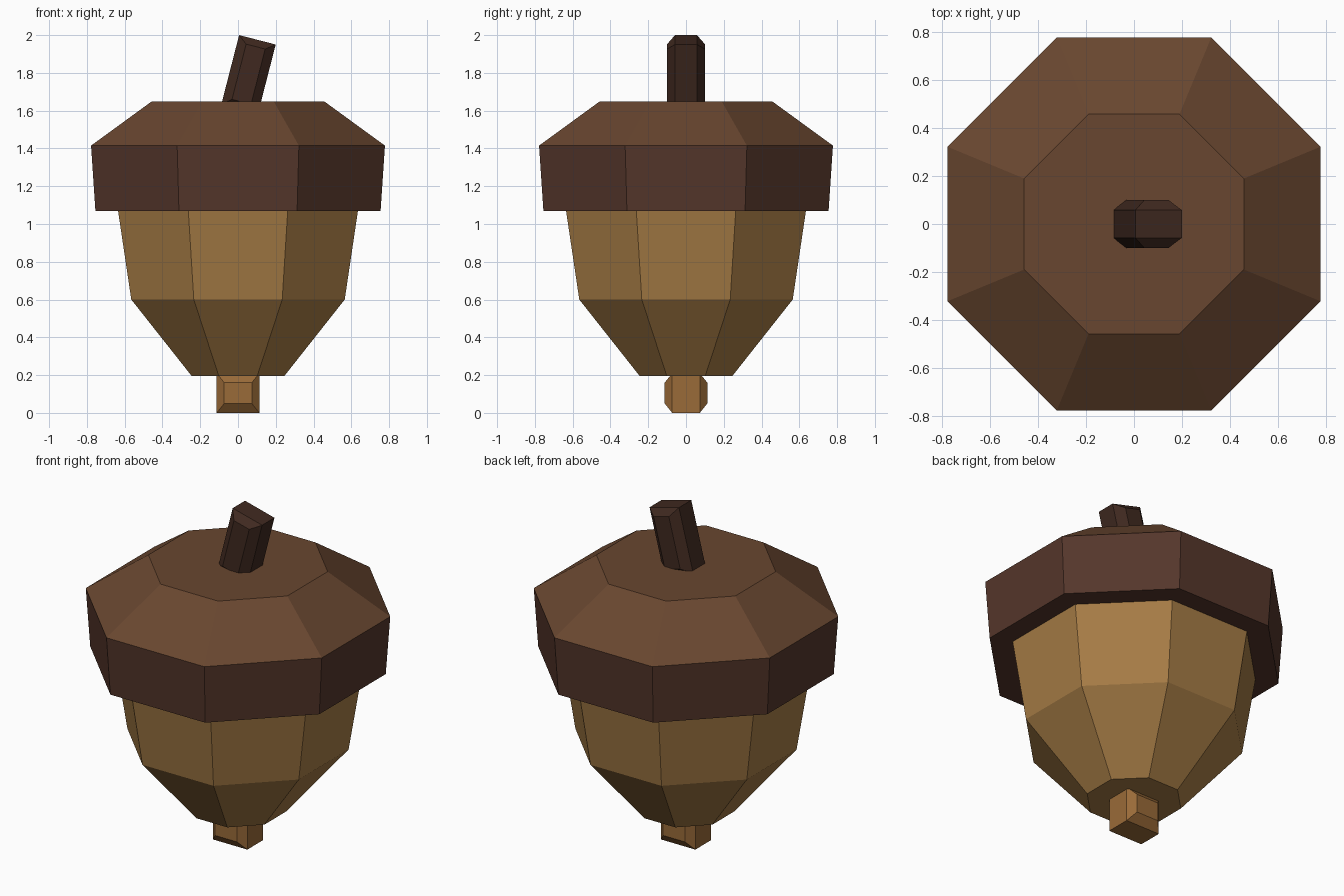
import bpy, bmesh, math
from mathutils import Matrix

if "Cube" in bpy.data.objects:
    bpy.data.objects.remove(bpy.data.objects["Cube"])


def make(name, bm, color):
    bmesh.ops.recalc_face_normals(bm, faces=bm.faces)
    me = bpy.data.meshes.new(name)
    bm.to_mesh(me)
    bm.free()
    mat = bpy.data.materials.new(name + "_color")
    mat.diffuse_color = (*color, 1)
    mat.use_nodes = True
    mat.node_tree.nodes["Principled BSDF"].inputs["Base Color"].default_value = mat.diffuse_color
    me.materials.append(mat)
    ob = bpy.data.objects.new(name, me)
    bpy.context.collection.objects.link(ob)
    return ob


def skin(rings, cap_start=True, cap_end=True):
    """Join rings of points with quads, optionally closing the ends."""
    bm = bmesh.new()
    loops = [[bm.verts.new(p) for p in ring] for ring in rings]
    n = len(loops[0])
    for a, b in zip(loops, loops[1:]):
        for i in range(n):
            j = (i + 1) % n
            bm.faces.new((a[i], a[j], b[j], b[i]))
    if cap_start:
        bm.faces.new(loops[0][::-1])
    if cap_end:
        bm.faces.new(loops[-1])
    return bm


def octagon(apothem, z):
    r = apothem / math.cos(math.pi / 8)
    angles = [math.pi / 8 + k * math.pi / 4 for k in range(8)]
    return [(r * math.cos(a), r * math.sin(a), z) for a in angles]


def peg(hx, hz, hy, inset_x, inset_z, inset_y):
    """Box whose front and back faces are bevelled inwards."""
    def rect(y, ix, iz):
        x, z = hx - ix, hz - iz
        return [(-x, y, -z), (x, y, -z), (x, y, z), (-x, y, z)]
    return skin([rect(-hy, inset_x, inset_z), rect(-hy + inset_y, 0, 0),
                 rect(hy - inset_y, 0, 0), rect(hy, inset_x, inset_z)])


# Nut body, running slightly into the cap
make("nut", skin([octagon(0.245, 0.195), octagon(0.565, 0.6),
                  octagon(0.635, 1.07), octagon(0.637, 1.085)]), (0.38, 0.2, 0.06))

# Cap: flared rim band and sloped top
make("cap_rim", skin([octagon(0.755, 1.07), octagon(0.778, 1.415)],
                     cap_end=False), (0.09, 0.037, 0.024))
make("cap_top", skin([octagon(0.778, 1.415), octagon(0.458, 1.648)],
                     cap_start=False), (0.14, 0.062, 0.029))

# Tip under the nut
tip = make("tip", peg(0.113, 0.105, 0.113, 0.04, 0.05, 0.04), (0.32, 0.145, 0.04))
tip.data.transform(Matrix.Translation((0, 0, 0.105)))

# Leaning stem
stem = make("stem", peg(0.1, 0.188, 0.1, 0.048, 0.037, 0.042), (0.05, 0.022, 0.014))
stem.data.transform(Matrix.Translation((0.056, 0, 1.793))
                    @ Matrix.Rotation(math.radians(14.4), 4, 'Y'))
